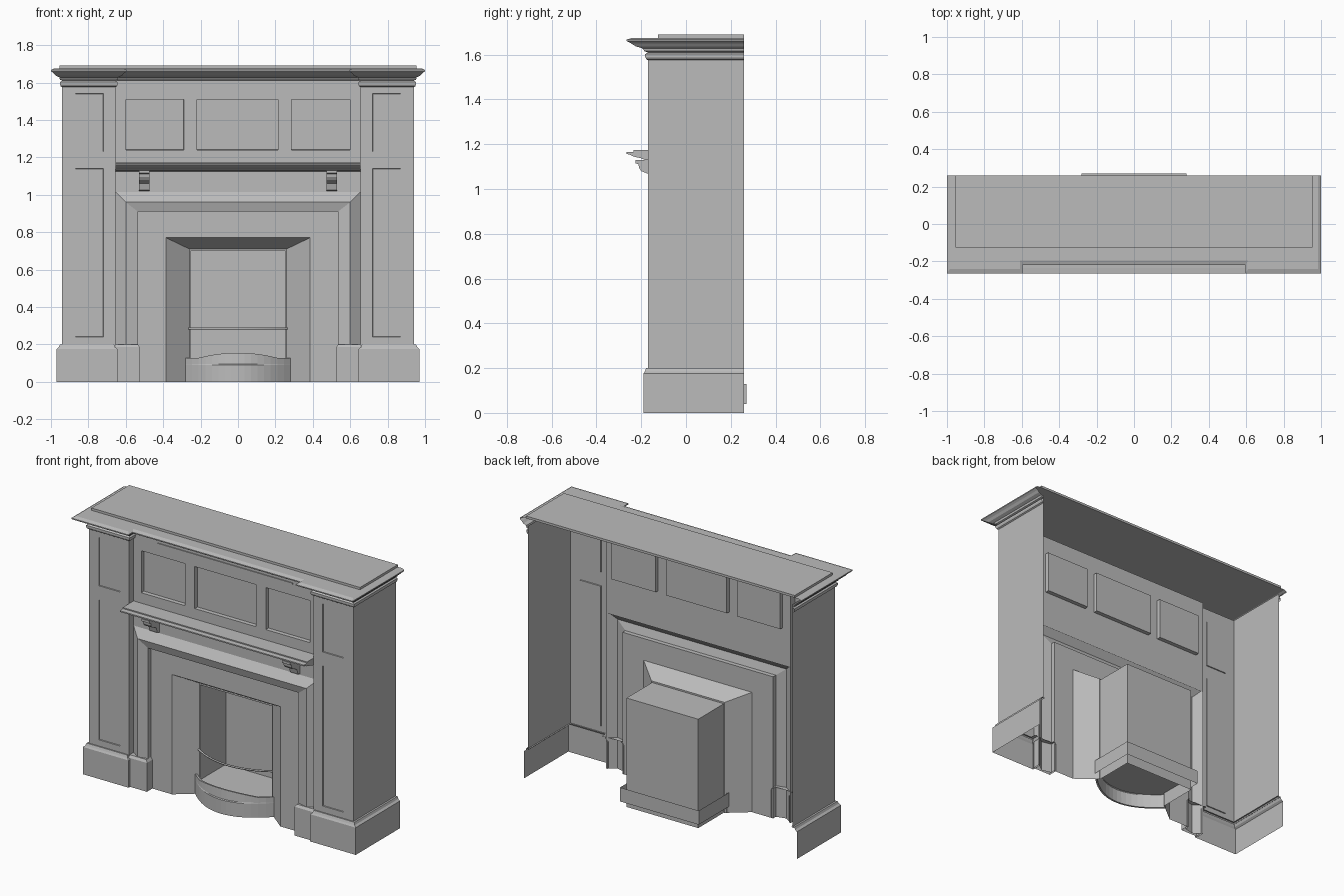
import bpy, bmesh
from mathutils import Vector

cube = bpy.data.objects.get("Cube")
if cube:
    bpy.data.objects.remove(cube, do_unlink=True)

grey = bpy.data.materials.new("plain_grey")
grey.use_nodes = True
grey.diffuse_color = (0.5, 0.5, 0.5, 1)
grey.node_tree.nodes["Principled BSDF"].inputs["Base Color"].default_value = (0.5, 0.5, 0.5, 1)


def finish(name, bm):
    mesh = bpy.data.meshes.new(name)
    bm.to_mesh(mesh)
    bm.free()
    mesh.materials.append(grey)
    ob = bpy.data.objects.new(name, mesh)
    bpy.context.collection.objects.link(ob)
    return ob


def bridge(bm, rings):
    """Join successive open rings of points with quads."""
    rows = [[bm.verts.new(p) for p in ring] for ring in rings]
    for a, b in zip(rows, rows[1:]):
        for i in range(len(a) - 1):
            bm.faces.new((a[i], b[i], b[i + 1], a[i + 1]))
    return rows


def sweep(name, path, profile, cap=False):
    """Run a (x offset, y offset, z) profile along a square-cornered plan path."""
    pts = [Vector(p) for p in path]
    normals = []
    for a, b in zip(pts, pts[1:]):
        d = (b - a).normalized()
        normals.append(Vector((-d.y, d.x)))
    rings = []
    for ox, oy, z in profile:
        ring = []
        for i, p in enumerate(pts):
            n = Vector((0, 0))
            for k in {max(i - 1, 0), min(i, len(normals) - 1)}:
                n += normals[k]
            ring.append((p.x + n.x * ox, p.y + n.y * oy, z))
        rings.append(ring)
    bm = bmesh.new()
    rows = bridge(bm, rings)
    if cap:
        bm.faces.new(rows[-1]).normal_update()
        bmesh.ops.recalc_face_normals(bm, faces=bm.faces[:])
    return finish(name, bm)


def mirrored(path):
    return [(-x, y) for x, y in reversed(path)]


def box(name, x0, x1, y0, y1, z0, z1):
    return extrude(name, [(y0, z0), (y1, z0), (y1, z1), (y0, z1)], x0, x1)


def extrude(name, outline, x0, x1):
    """Extrude a (y, z) outline from x0 to x1."""
    bm = bmesh.new()
    face = bm.faces.new([bm.verts.new((x0, y, z)) for y, z in outline])
    geo = bmesh.ops.extrude_face_region(bm, geom=[face])["geom"]
    verts = [g for g in geo if isinstance(g, bmesh.types.BMVert)]
    bmesh.ops.translate(bm, verts=verts, vec=(x1 - x0, 0, 0))
    bmesh.ops.recalc_face_normals(bm, faces=bm.faces[:])
    return finish(name, bm)


def panel_wall(name, xs, zs, y, depth):
    """Front wall on a grid whose odd cells are sunk panels."""
    bm = bmesh.new()
    grid = [[bm.verts.new((x, y, z)) for x in xs] for z in zs]
    sunk = []
    for j in range(len(zs) - 1):
        for i in range(len(xs) - 1):
            f = bm.faces.new((grid[j][i], grid[j][i + 1], grid[j + 1][i + 1], grid[j + 1][i]))
            if i % 2 and j % 2:
                sunk.append(f)
    bm.normal_update()
    bmesh.ops.inset_individual(bm, faces=sunk, thickness=0.002, depth=-depth)
    return finish(name, bm)


def arch_rings(name, rings, back=False):
    """Join door-shaped rings of (half width, top, y)."""
    bm = bmesh.new()
    rows = bridge(bm, [[(-w, y, 0), (-w, y, t), (w, y, t), (w, y, 0)] for w, t, y in rings])
    if back:
        bm.faces.new(reversed(rows[-1]))
    return finish(name, bm)


BACK, FRONT, CENTRE = 0.26, -0.17, -0.125
IN, OUT = 0.655, 0.94

# Pilasters with shallow panels, plinths and capitals
side = [(OUT, BACK), (OUT, FRONT), (IN, FRONT), (IN, CENTRE)]
plinth = [(OUT, BACK), (OUT, FRONT), (0.675, FRONT), (0.675, CENTRE)]
inner = [(0.655, -0.16), (0.535, -0.16), (0.535, -0.115)]
plinth_profile = [(0.03, 0.02, 0), (0.03, 0.02, 0.175), (0.018, 0.014, 0.185),
                  (0.012, 0.008, 0.2), (-0.01, -0.01, 0.2)]
inner_profile = [(0.01, 0.015, 0), (0.01, 0.015, 0.185), (0, 0.005, 0.2), (-0.01, -0.03, 0.2)]
cap_profile = [(0, 0, 1.575), (0.008, 0.008, 1.58), (0.012, 0.012, 1.59),
               (0.012, 0.012, 1.602), (0, 0, 1.61)]
wall_profile = [(0, 0, 0.19), (0, 0, 1.63)]
for label, flip in (("left", list), ("right", mirrored)):
    sweep(label + "_plinth", flip(plinth), plinth_profile)
    sweep(label + "_inner_plinth", flip(inner), inner_profile)
    sweep(label + "_capital", flip(side), cap_profile)
    sweep(label + "_outer_wall", flip(side[:2]), wall_profile)
    sweep(label + "_return_wall", flip(side[2:]), [(0, 0, 0), (0, 0, 1.63)])
    s = 1 if label == "left" else -1
    panel_wall(label + "_pilaster", sorted(s * x for x in (IN, 0.72, 0.87, OUT)),
               (0.19, 0.24, 1.14, 1.23, 1.54, 1.63), FRONT, 0.006)

# Overmantel wall with three sunk panels
panel_wall("overmantel", (-IN, -0.6, -0.29, -0.22, 0.215, 0.285, 0.6, IN),
           (1.0, 1.24, 1.51, 1.63), CENTRE, 0.025)
box("overmantel_fillet", -0.48, 0.48, CENTRE - 0.006, CENTRE, 1.585, 1.592)

# Cornice stepping back across the centre, with the top board
cornice_path = side + mirrored(side)
sweep("cornice", cornice_path,
      [(0, 0, 1.61), (0.012, 0.015, 1.615), (0.015, 0.025, 1.628), (0.035, 0.055, 1.637),
       (0.046, 0.075, 1.65), (0.06, 0.095, 1.66), (0.06, 0.095, 1.667), (0.045, 0.07, 1.675)],
      cap=True)
box("top_board", -0.955, 0.955, -0.125, BACK, 1.675, 1.69)

# Lower shelf on two scrolled brackets
extrude("shelf", [(CENTRE, 1.125), (-0.185, 1.13), (-0.2, 1.137), (-0.235, 1.145), (-0.25, 1.153),
                  (-0.265, 1.156), (-0.265, 1.164), (-0.235, 1.166), (-0.235, 1.173),
                  (CENTRE, 1.173)], -IN, IN)
for label, x in (("left", 0.5), ("right", -0.5)):
    extrude(label + "_bracket", [(CENTRE, 1.02), (-0.145, 1.025), (-0.155, 1.06), (-0.175, 1.07),
                                 (-0.2, 1.08), (-0.21, 1.095), (-0.212, 1.11), (-0.225, 1.115),
                                 (-0.225, 1.13), (CENTRE, 1.13)], x - 0.028, x + 0.028)

# Ridged moulding, flat surround, splayed cheeks and firebox
arch_rings("fire_moulding", [(IN, 1.015, CENTRE), (0.6, 0.96, -0.163), (0.535, 0.91, -0.148),
                             (0.535, 0.91, -0.12)])
arch_rings("fire_surround", [(0.535, 0.91, -0.12), (0.385, 0.77, -0.12)])
arch_rings("splayed_cheeks", [(0.385, 0.77, -0.12), (0.26, 0.71, -0.02), (0.255, 0.70, -0.02)])
arch_rings("firebox", [(0.255, 0.70, -0.02), (0.255, 0.70, 0.24)], back=True)

# Bowed ash tray: floor, walls and arched apron
steps = [i / 8 - 1 for i in range(17)]


def bow(t, reach):
    return -0.035 - reach * (1 - t * t)


bm = bmesh.new()
floor = [(0.28 * t, bow(t, 0.13), 0.09) for t in steps] + [(0.28, 0.27, 0.09), (-0.28, 0.27, 0.09)]
bm.faces.new([bm.verts.new(p) for p in floor])
finish("tray_floor", bm)
sweep("tray_wall", [(-0.28, -0.035), (-0.28, 0.27), (0.28, 0.27), (0.28, -0.035)][::-1],
      [(0, 0, 0.13), (0, 0, 0.04)])
bm = bmesh.new()
tops = [0.128 + 0.027 * max(0, 1 - (t / 0.75) ** 2) for t in steps]
bridge(bm, [[(0.28 * t, bow(t, 0.13), z) for t, z in zip(steps, tops)],
            [(0.28 * t, bow(t, 0.135), 0.095) for t in steps],
            [(0.28 * t, bow(t, 0.14), 0.09) for t in steps],
            [(0.28 * t, bow(t, 0.14), 0) for t in steps]])
apron = finish("tray_apron", bm)
mod = apron.modifiers.new("thickness", 'SOLIDIFY')
mod.thickness = 0.012

# Bowed guard rail
curve = bpy.data.curves.new("guard_rail", 'CURVE')
curve.dimensions = '3D'
curve.bevel_depth = 0.006
curve.bevel_resolution = 1
curve.use_fill_caps = True
spline = curve.splines.new('POLY')
spline.points.add(len(steps) - 1)
for point, t in zip(spline.points, steps):
    point.co = (0.262 * t, bow(t, 0.08) + 0.01, 0.285, 1)
curve.materials.append(grey)
rail = bpy.data.objects.new("guard_rail", curve)
bpy.context.collection.objects.link(rail)
